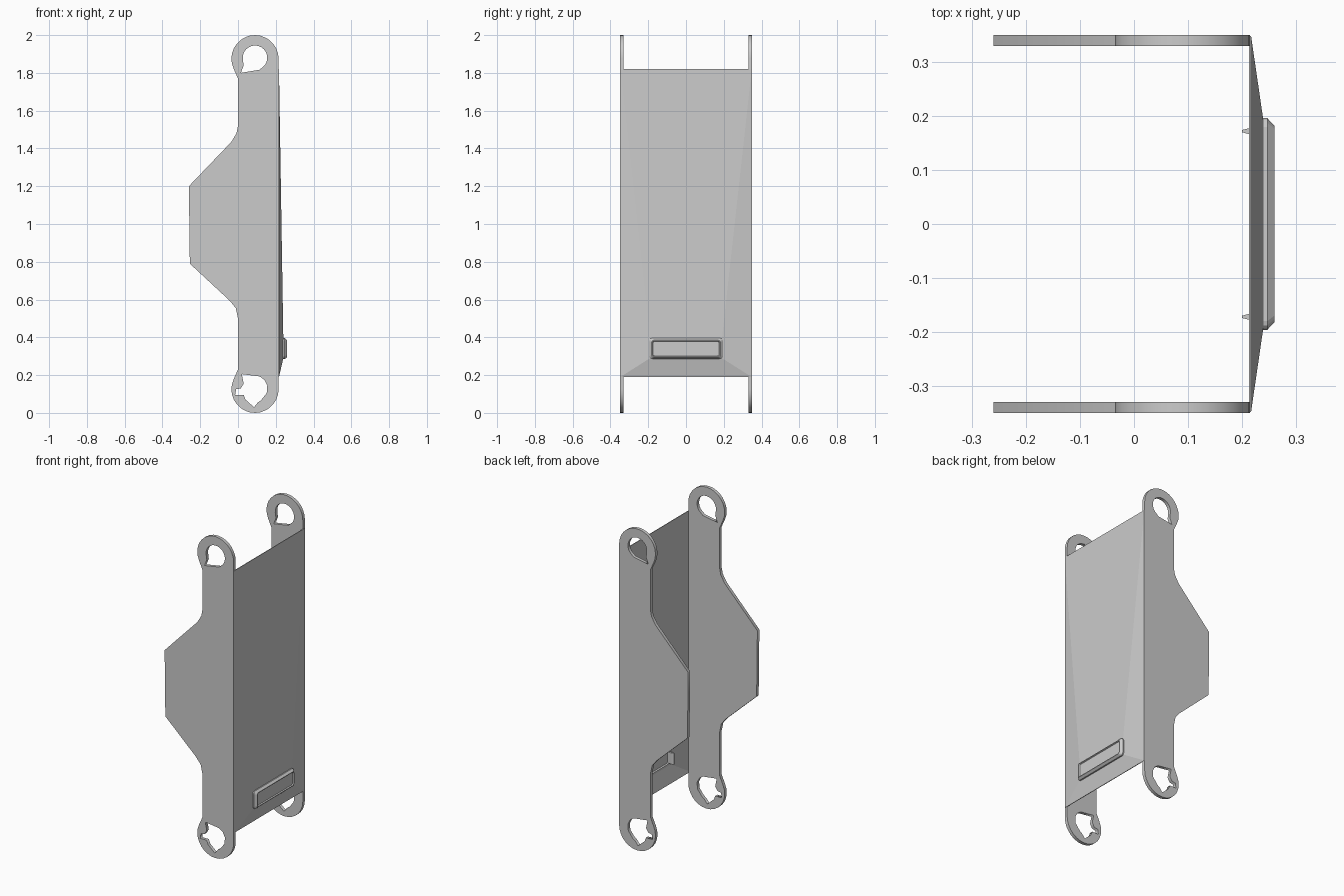
import bpy, bmesh
from math import sin, cos, radians
from mathutils import Matrix

if "Cube" in bpy.data.objects:
    bpy.data.objects.remove(bpy.data.objects["Cube"])


def arc(cx, cz, r, a0, a1, n):
    return [(cx + r * cos(radians(a0 + (a1 - a0) * i / n)),
             cz + r * sin(radians(a0 + (a1 - a0) * i / n))) for i in range(n + 1)]


def add_object(name, bm):
    bmesh.ops.recalc_face_normals(bm, faces=bm.faces)
    me = bpy.data.meshes.new(name)
    bm.to_mesh(me)
    bm.free()
    ob = bpy.data.objects.new(name, me)
    bpy.context.collection.objects.link(ob)
    return ob


def plate(name, loops, y, thickness):
    """Flat plate in xz with holes, made from a filled curve."""
    cu = bpy.data.curves.new(name, 'CURVE')
    cu.dimensions = '2D'
    cu.fill_mode = 'BOTH'
    cu.extrude = thickness / 2
    for pts in loops:
        sp = cu.splines.new('POLY')
        sp.points.add(len(pts) - 1)
        for p, (x, z) in zip(sp.points, pts):
            p.co = (x, z, 0, 1)
        sp.use_cyclic_u = True
    tmp = bpy.data.objects.new(name + "_curve", cu)
    bpy.context.collection.objects.link(tmp)
    bpy.context.view_layer.update()
    src = bpy.data.meshes.new_from_object(
        tmp.evaluated_get(bpy.context.evaluated_depsgraph_get()))
    bm = bmesh.new()
    bm.from_mesh(src)
    bpy.data.objects.remove(tmp)
    bpy.data.meshes.remove(src)
    bmesh.ops.remove_doubles(bm, verts=bm.verts, dist=0.0001)
    bmesh.ops.transform(bm, verts=bm.verts,
                        matrix=Matrix.Translation((0, y, 0)) @ Matrix.Rotation(radians(90), 4, 'X'))
    return add_object(name, bm)


def loop_stack(name, rings, cap_start=True, cap_end=True):
    """Bridge successive closed loops of 3D points."""
    bm = bmesh.new()
    vs = [[bm.verts.new(p) for p in ring] for ring in rings]
    n = len(vs[0])
    for a, b in zip(vs, vs[1:]):
        for i in range(n):
            j = (i + 1) % n
            bm.faces.new((a[i], a[j], b[j], b[i]))
    if cap_start:
        bm.faces.new(vs[0][::-1])
    if cap_end:
        bm.faces.new(vs[-1])
    return add_object(name, bm)


def rect(x, hy, z0, z1):
    return [(x, -hy, z0), (x, hy, z0), (x, hy, z1), (x, -hy, z1)]


def round_rect(x, hy, hz, r, cz=0.34):
    pts = []
    for sy, sz, a in ((1, 1, 0), (-1, 1, 90), (-1, -1, 180), (1, -1, 270)):
        pts += [(x, y, z) for y, z in
                arc(sy * (hy - r), cz + sz * (hz - r), r, a, a + 90, 3)]
    return pts


# Side plates: ring ends, straight neck and a trapezoid wing
outline = (arc(0.09, 1.875, 0.125, 0, 205, 16)
           + [(0.0, 1.77), (0.0, 1.52), (-0.008, 1.48), (-0.035, 1.435),
              (-0.26, 1.20), (-0.255, 0.79),
              (-0.045, 0.595), (-0.012, 0.555), (0.0, 0.50), (0.0, 0.23)]
           + arc(0.09, 0.125, 0.125, 155, 360, 16))
upper_hole = arc(0.09, 1.88, 0.065, -35, 185, 14) + [(0.03, 1.84), (0.015, 1.80), (0.115, 1.817)]
lower_hole = [(0.02, 0.205), (0.115, 0.193), (0.14, 0.175), (0.155, 0.145), (0.152, 0.105),
              (0.12, 0.065), (0.105, 0.055), (0.085, 0.03), (0.04, 0.07), (0.03, 0.095),
              (-0.015, 0.095), (-0.01, 0.125), (0.015, 0.13), (0.03, 0.155)]
for side, y in (("left", 0.34), ("right", -0.34)):
    plate("side_plate_" + side, [outline, upper_hole, lower_hole], y, 0.02)

# Front panel: thin sheet rising towards the badge opening
panel = loop_stack("front_panel", [
    rect(0.217, 0.348, 0.19, 1.82), rect(0.24, 0.19, 0.29, 0.39),
    rect(0.236, 0.19, 0.29, 0.39), rect(0.213, 0.348, 0.19, 1.82),
    rect(0.217, 0.348, 0.19, 1.82)], False, False)
bm = bmesh.new()
bm.from_mesh(panel.data)
bmesh.ops.remove_doubles(bm, verts=bm.verts, dist=0.0005)
bmesh.ops.recalc_face_normals(bm, faces=bm.faces)
bm.to_mesh(panel.data)
bm.free()

# Badge: bevelled frame, recessed face and shallow pocket behind
loop_stack("badge", [
    round_rect(0.246, 0.168, 0.036, 0.008),
    round_rect(0.236, 0.170, 0.038, 0.008),
    round_rect(0.236, 0.196, 0.056, 0.016),
    round_rect(0.247, 0.196, 0.056, 0.016),
    round_rect(0.260, 0.182, 0.045, 0.012),
    round_rect(0.260, 0.178, 0.041, 0.010),
    round_rect(0.253, 0.174, 0.038, 0.008)])

# Tapered tabs behind the badge
for side, s in (("left", 1), ("right", -1)):
    loop_stack("rear_tab_" + side, [
        [(x, s * 0.172 + dy, z) for dy, z in
         ((-h, 0.305), (h, 0.305), (h, 0.375), (-h, 0.375))]
        for x, h in ((0.20, 0.002), (0.215, 0.006), (0.24, 0.006))])
